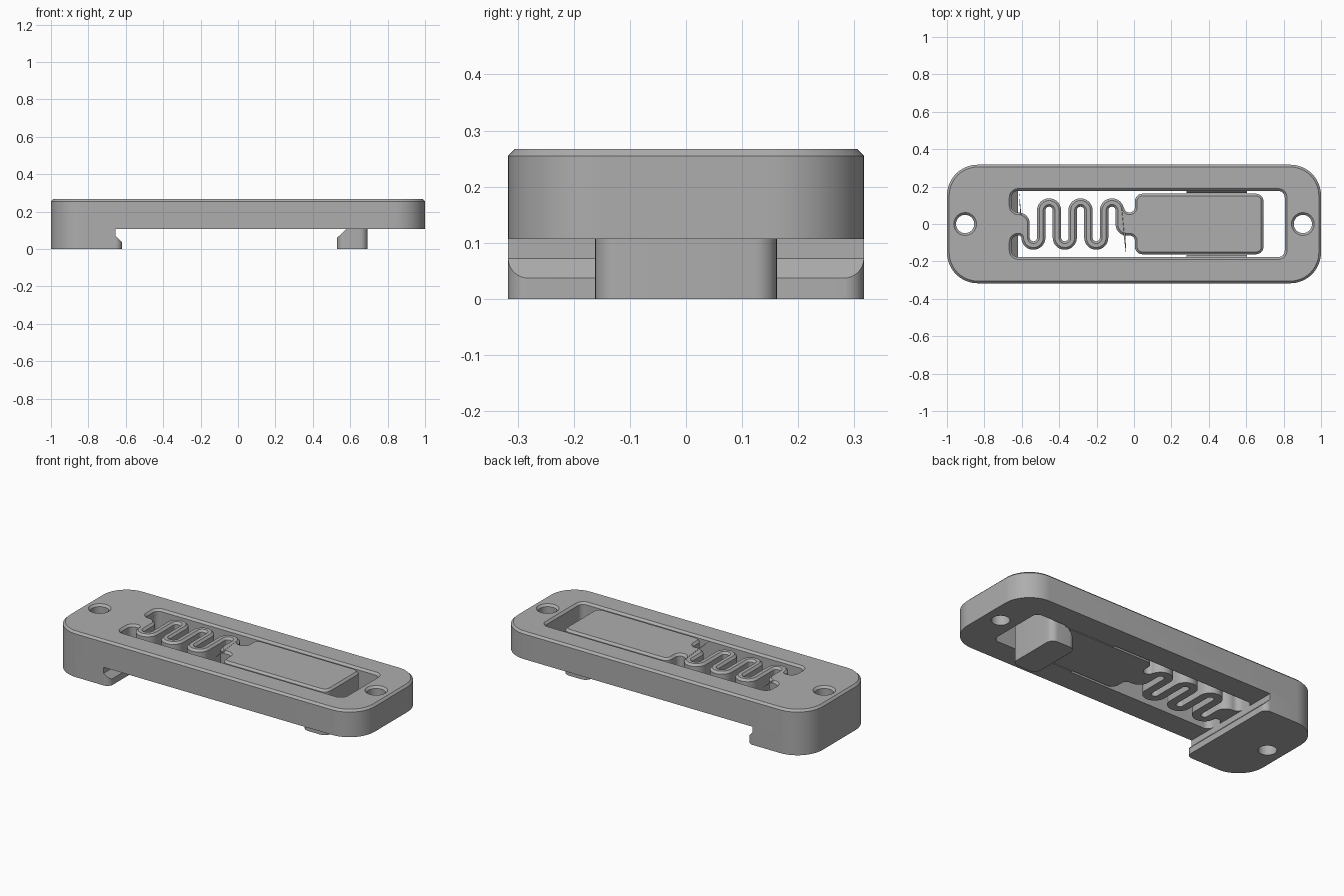
import bpy, bmesh, math
from mathutils import Vector

if "Cube" in bpy.data.objects:
    bpy.data.objects.remove(bpy.data.objects["Cube"])

BASE, TOP, CH = 0.107, 0.267, 0.012
grey = bpy.data.materials.new("light_grey")
grey.diffuse_color = (0.42, 0.42, 0.42, 1)
grey.use_nodes = True
grey.node_tree.nodes["Principled BSDF"].inputs["Base Color"].default_value = grey.diffuse_color


def rounded(corners, n=8):
    """Closed outline from (x, y, radius) corners."""
    out = []
    for i, (x, y, r) in enumerate(corners):
        p = Vector((x, y))
        a = (Vector(corners[i - 1][:2]) - p).normalized()
        b = (Vector(corners[(i + 1) % len(corners)][:2]) - p).normalized()
        if r < 1e-5:
            out.append(p)
            continue
        c = p + (a + b) * r  # all corners are right angles
        for k in range(n + 1):
            t = k / n * math.pi / 2
            q = c - b * r * math.cos(t) - a * r * math.sin(t)
            if not out or (q - out[-1]).length > 1e-4:
                out.append(q)
    if (out[0] - out[-1]).length < 1e-4:
        out.pop()
    return out


def circle(x, y, r, n=32):
    return [Vector((x + r * math.cos(2 * math.pi * k / n),
                    y + r * math.sin(2 * math.pi * k / n))) for k in range(n)]


def inset(loop, d):
    """Move an outline to its left (counter-clockwise: inwards)."""
    res = []
    for i, p in enumerate(loop):
        a = (p - loop[i - 1]).normalized()
        b = (loop[(i + 1) % len(loop)] - p).normalized()
        na, nb = Vector((-a.y, a.x)), Vector((-b.y, b.x))
        res.append(p + (na + nb) * d / (1 + na.dot(nb)))
    return res


def area(l):
    return sum(l[i - 1].x * l[i].y - l[i].x * l[i - 1].y for i in range(len(l)))


def prism(name, outer, holes, z0, z1, chamfer=0.0):
    """Extruded outline with holes and an optional chamfer on the top edges."""
    bm = bmesh.new()
    bottom, top = [], []
    for k, loop in enumerate([outer] + holes):
        if (area(loop) > 0) != (k == 0):
            loop = loop[::-1]
        levels = [(loop, z0), (loop, z1 - chamfer)]
        if chamfer:
            levels.append((inset(loop, chamfer), z1))
        rings = [[bm.verts.new((p.x, p.y, z)) for p in l] for l, z in levels]
        n = len(loop)
        for lo, hi in zip(rings, rings[1:]):
            for i in range(n):
                j = (i + 1) % n
                bm.faces.new((lo[i], lo[j], hi[j], hi[i]))
        for ring, store in ((rings[0], bottom), (rings[-1], top)):
            store += [bm.edges.get((ring[i], ring[(i + 1) % n])) for i in range(n)]
    for edges, z in ((bottom, -1), (top, 1)):
        bmesh.ops.triangle_fill(bm, edges=edges, use_beauty=True, normal=(0, 0, z))
    bmesh.ops.recalc_face_normals(bm, faces=bm.faces)
    return make(name, bm)


def side_profile(name, pts, y0, y1):
    """Front-view (x, z) profile extruded along y."""
    bm = bmesh.new()
    f = bm.faces.new([bm.verts.new((x, y0, z)) for x, z in pts])
    g = bmesh.ops.extrude_face_region(bm, geom=[f])
    bmesh.ops.translate(bm, vec=(0, y1 - y0, 0),
                        verts=[v for v in g["geom"] if isinstance(v, bmesh.types.BMVert)])
    bmesh.ops.recalc_face_normals(bm, faces=bm.faces)
    return make(name, bm)


def make(name, bm):
    me = bpy.data.meshes.new(name)
    bm.to_mesh(me)
    bm.free()
    me.materials.append(grey)
    ob = bpy.data.objects.new(name, me)
    bpy.context.collection.objects.link(ob)
    return ob


def combine(ob, other, op):
    m = ob.modifiers.new("join", "BOOLEAN")
    m.object, m.operation, m.solver = other, op, "EXACT"
    bpy.context.view_layer.objects.active = ob
    bpy.ops.object.modifier_apply(modifier=m.name)
    bpy.data.objects.remove(other)


# Meandering spring edge, side = +1 or -1 of its centre line
W, R, Y = 0.0225, 0.042, 0.115
XS = [-0.58 + 0.084 * i for i in range(7)]


def spring_edge(side):
    pts = []
    for i in range(6):
        s = -1 if i % 2 == 0 else 1
        y, r = s * Y + side * W, R + s * side * W
        pts += [(XS[i] - s * side * W, y, r), (XS[i + 1] + s * side * W, y, r)]
    return pts


# Opening that leaves the spring and the latch plate standing inside the frame
tab, a, b = 0.062, XS[0], XS[-1]
opening = rounded(
    [(0.806, -0.177, 0.035), (0.806, 0.177, 0.035), (-0.655, 0.177, 0.035),
     (-0.655, tab, 0.035), (a + W, tab, 0.06)]
    + spring_edge(1)
    + [(b + W, tab, 0.028), (0.005, tab, 0.028), (0.005, 0.162, 0.04),
       (0.692, 0.162, 0.04), (0.692, -0.162, 0.04), (0.005, -0.162, 0.04),
       (0.005, -tab, 0.028), (b - W, -tab, 0.06)]
    + spring_edge(-1)[::-1]
    + [(a - W, -tab, 0.012), (-0.655, -tab, 0.035), (-0.655, -0.177, 0.035)])
outer = rounded([(-1, -0.317, 0.165), (1, -0.317, 0.165),
                 (1, 0.317, 0.165), (-1, 0.317, 0.165)], 16)
holes = [circle(s * 0.903, 0, 0.049) for s in (-1, 1)]
body = prism("clip_body", outer, [opening] + holes, BASE, TOP, CH)

# Fixed foot with undercut lip
foot_plan = (rounded([(-1, -0.317, 0.165), (-0.62, -0.317, 0.036),
                      (-0.62, 0.317, 0.036), (-1, 0.317, 0.165)], 16))
foot = prism("fixed_foot", foot_plan, [holes[0]], 0, BASE)
lip = side_profile("lip_cutter", [(-0.655, 0.2), (-0.655, 0.072), (-0.62, 0.037),
                                  (-0.5, 0.037), (-0.5, 0.2)], -0.5, 0.5)
combine(foot, lip, "DIFFERENCE")
combine(body, foot, "UNION")

# Sprung hook under the latch plate
hook_plan = rounded([(0.53, -0.162, 0.04), (0.692, -0.162, 0.04),
                     (0.692, 0.162, 0.04), (0.53, 0.162, 0.04)])
hook = prism("latch_hook", hook_plan, [], 0, BASE)
ramp = side_profile("ramp_cutter", [(0.4, 0.06), (0.53, 0.06), (0.58, BASE),
                                    (0.58, 0.2), (0.4, 0.2)], -0.5, 0.5)
combine(hook, ramp, "DIFFERENCE")
combine(body, hook, "UNION")

# Guide rails on the long inner walls
for s, name in ((-1, "front_guide_rail"), (1, "back_guide_rail")):
    bm = bmesh.new()
    f = bm.faces.new([bm.verts.new((0.28, s * y, z)) for y, z in
                      ((0.18, BASE), (0.167, BASE), (0.167, 0.15), (0.18, 0.165))])
    g = bmesh.ops.extrude_face_region(bm, geom=[f])
    bmesh.ops.translate(bm, vec=(0.325, 0, 0),
                        verts=[v for v in g["geom"] if isinstance(v, bmesh.types.BMVert)])
    bmesh.ops.recalc_face_normals(bm, faces=bm.faces)
    make(name, bm)

# Smooth the rounded walls, keep the edges sharp
bpy.ops.object.select_all(action="DESELECT")
body.select_set(True)
bpy.context.view_layer.objects.active = body
bpy.ops.object.shade_smooth_by_angle(angle=math.radians(30))
